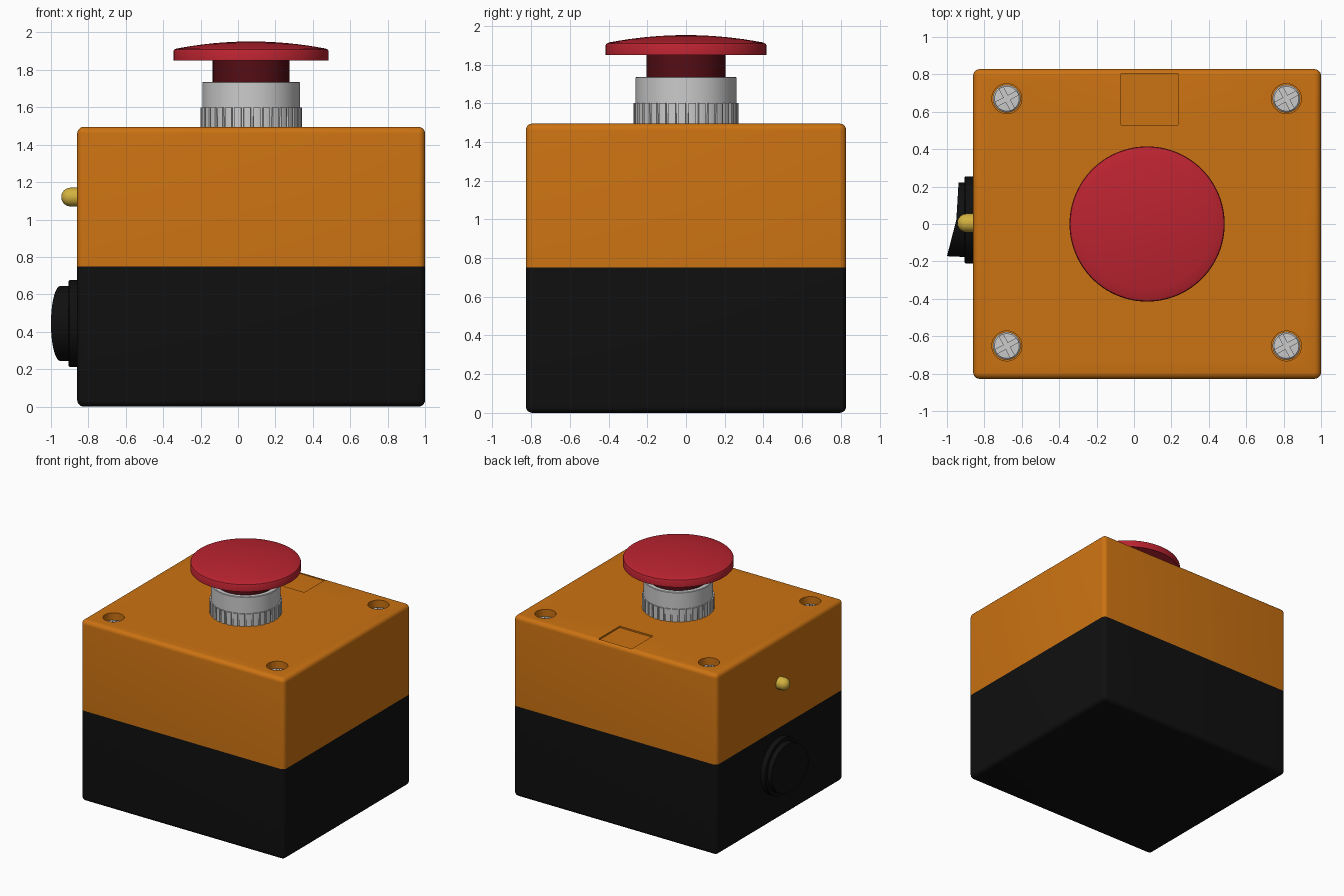
import bpy, bmesh, math
from mathutils import Matrix, Vector

if "Cube" in bpy.data.objects:
    bpy.data.objects.remove(bpy.data.objects["Cube"])


def material(name, r, g, b):
    m = bpy.data.materials.new(name)
    m.diffuse_color = (r, g, b, 1)
    m.use_nodes = True
    m.node_tree.nodes["Principled BSDF"].inputs["Base Color"].default_value = m.diffuse_color
    return m


ORANGE = material("orange plastic", 0.6, 0.17, 0.006)
BLACK = material("black plastic", 0.005, 0.005, 0.005)
RED = material("red plastic", 0.5, 0.017, 0.03)
DARK_RED = material("dark red plastic", 0.09, 0.004, 0.007)
YELLOW = material("yellow lens", 0.65, 0.44, 0.05)


def finish(name, bm, mat=None, smooth=True):
    bmesh.ops.recalc_face_normals(bm, faces=bm.faces)
    me = bpy.data.meshes.new(name)
    bm.to_mesh(me)
    bm.free()
    ob = bpy.data.objects.new(name, me)
    bpy.context.collection.objects.link(ob)
    if mat:
        me.materials.append(mat)
    if smooth:
        smooth_by_angle(ob)
    return ob


def smooth_by_angle(ob):
    bpy.ops.object.select_all(action='DESELECT')
    ob.select_set(True)
    bpy.context.view_layer.objects.active = ob
    bpy.ops.object.shade_smooth_by_angle(angle=math.radians(32))


def lathe(name, profile, matrix, mat=None, n=64):
    """Revolve (radius, height) points round z, then place with matrix."""
    bm = bmesh.new()
    vs = [bm.verts.new((r, 0, z)) for r, z in profile]
    es = [bm.edges.new(p) for p in zip(vs, vs[1:])]
    bmesh.ops.spin(bm, geom=vs + es, cent=(0, 0, 0), axis=(0, 0, 1),
                   angle=math.tau, steps=n, use_merge=True)
    bmesh.ops.remove_doubles(bm, verts=bm.verts, dist=1e-5)
    bm.transform(matrix)
    return finish(name, bm, mat)


def prism(name, pts, z0, z1, loc=(0, 0, 0), mat=None, smooth=False):
    bm = bmesh.new()
    f = bm.faces.new([bm.verts.new((x, y, z0)) for x, y in pts])
    top = bmesh.ops.extrude_face_region(bm, geom=[f])['geom']
    bmesh.ops.translate(bm, vec=(0, 0, z1 - z0),
                        verts=[v for v in top if isinstance(v, bmesh.types.BMVert)])
    bm.transform(Matrix.Translation(loc))
    return finish(name, bm, mat, smooth)


def circle(r, n):
    return [(r * math.cos(math.tau * i / n), r * math.sin(math.tau * i / n)) for i in range(n)]


def half_case(name, z0, z1, flat_z, mat):
    """Box with every edge rounded except those on the split plane."""
    bm = bmesh.new()
    bmesh.ops.create_cube(bm, size=1, matrix=Matrix.Translation((0.07, 0, (z0 + z1) / 2))
                          @ Matrix.Diagonal((1.86, 1.656, z1 - z0, 1)))
    edges = [e for e in bm.edges if any(abs(v.co.z - flat_z) > 1e-4 for v in e.verts)]
    bmesh.ops.bevel(bm, geom=edges, offset=0.035, segments=5, profile=0.5, affect='EDGES')
    return finish(name, bm, mat)


def cut(ob, cutter):
    cutter.hide_render = True
    mod = ob.modifiers.new("cut", 'BOOLEAN')
    mod.operation, mod.solver, mod.object = 'DIFFERENCE', 'EXACT', cutter
    bpy.context.view_layer.objects.active = ob
    bpy.ops.object.modifier_apply(modifier=mod.name)
    bpy.data.objects.remove(cutter)


# Case halves
TOP, SPLIT, CX = 1.495, 0.75, 0.07
half_case("base", 0, SPLIT, SPLIT, BLACK)
cover = half_case("cover", SPLIT, TOP, SPLIT, ORANGE)

# Shallow label recess near the back edge
cut(cover, prism("label_cutter", [(-0.07, 0.53), (0.235, 0.53), (0.235, 0.805), (-0.07, 0.805)],
                 TOP - 0.012, TOP + 0.1))

# Corner screws sunk in round holes
a, b = 0.012, 0.066
cross = [(b, -a), (b, a), (a, a), (a, b), (-a, b), (-a, a),
         (-b, a), (-b, -a), (-a, -a), (-a, -b), (a, -b), (a, -a)]
for i, (x, y) in enumerate([(-0.68, 0.67), (0.815, 0.67), (-0.68, -0.652), (0.815, -0.652)]):
    cut(cover, prism("hole_cutter", circle(0.08, 40), TOP - 0.1, TOP + 0.1, (x, y, 0)))
    screw = lathe(f"screw_{i + 1}", [(0, 0), (0.074, 0), (0.074, 0.045), (0.066, 0.052), (0, 0.056)],
                  Matrix.Translation((x, y, TOP - 0.105)), n=40)
    t = math.radians(28)
    turned = [(u * math.cos(t) - v * math.sin(t), u * math.sin(t) + v * math.cos(t)) for u, v in cross]
    cut(screw, prism("slot_cutter", turned, TOP - 0.075, TOP, (x, y, 0)))
    smooth_by_angle(screw)
smooth_by_angle(cover)

# Ribbed ring: wide teeth with narrow gaps
teeth, ring = 32, []
for i in range(teeth):
    for frac, r in ((0, 0.258), (0.22, 0.258), (0.26, 0.27), (0.62, 0.272), (0.96, 0.27)):
        ang = math.tau * (i + frac) / teeth
        ring.append((r * math.cos(ang), r * math.sin(ang)))
prism("ribbed_ring", ring, TOP - 0.005, 1.6, (CX, 0, 0), smooth=True)

# Collar, stem and mushroom cap
at = Matrix.Translation((CX, 0, 0))
lathe("collar", [(0, 1.55), (0.261, 1.55), (0.261, 1.732), (0.257, 1.736), (0.225, 1.736),
                 (0.208, 1.72), (0, 1.72)], at)
lathe("button_stem", [(0, 1.7), (0.205, 1.7), (0.205, 1.86), (0, 1.86)], at, DARK_RED)
cap = [(0, 1.85), (0.415, 1.85), (0.415, 1.9), (0.411, 1.908), (0.398, 1.914)]
cap += [(0.398 * (1 - k / 8), 1.914 + 0.038 * (1 - (1 - k / 8) ** 2)) for k in range(1, 9)]
lathe("button_cap", cap, at, RED, 96)

# Indicator lamp on the left side; local z points to -x
side = Matrix.Rotation(-math.pi / 2, 4, 'Y')
lamp = [(0, -0.02), (0.05, -0.02)]
lamp += [(0.05 * math.cos(k * math.pi / 16), 0.035 + 0.05 * math.sin(k * math.pi / 16)) for k in range(9)]
lathe("indicator_lamp", lamp, Matrix.Translation((-0.86, 0.005, 1.12)) @ side, YELLOW, 32)

# Round rocker switch: bezel and V-shaped rocker
SY, SZ = 0.022, 0.444
lathe("switch_bezel", [(0, -0.02), (0.232, -0.02), (0.232, 0.041), (0.228, 0.045), (0.205, 0.045),
                       (0.205, 0.03), (0, 0.03)], Matrix.Translation((-0.86, SY, SZ)) @ side, BLACK)
bm, n = bmesh.new(), 64
low, high = [], []
for y, z in circle(0.2, n):
    x = -0.95 - (0.05 * -y / 0.2 if y < 0 else -0.012 * y / 0.2)
    low.append(bm.verts.new((-0.87, SY + y, SZ + z)))
    high.append(bm.verts.new((x, SY + y * (0.97 if y < 0 else 1), SZ + z)))
for i in range(n):
    j = (i + 1) % n
    bm.faces.new((low[i], low[j], high[j], high[i]))
q = n // 4
bm.faces.new(low)
bm.faces.new(high[q:3 * q + 1])
bm.faces.new(high[3 * q:] + high[:q + 1])
rocker = finish("switch_rocker", bm, BLACK)
